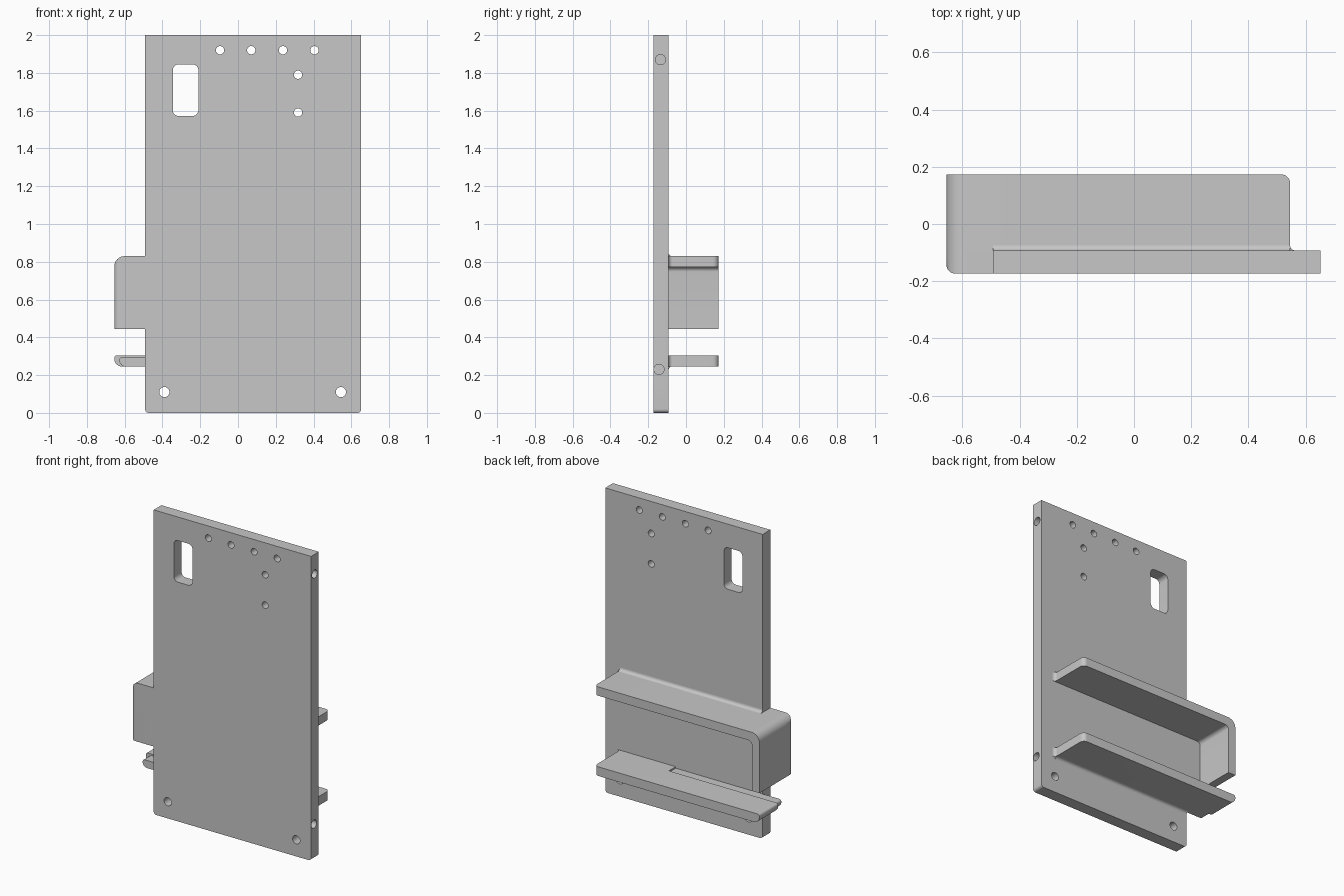
import bpy, bmesh, math
from mathutils import Vector

cube = bpy.data.objects.get("Cube")
if cube:
    bpy.data.objects.remove(cube, do_unlink=True)

grey = bpy.data.materials.new("plain grey")
grey.use_nodes = True
grey.diffuse_color = (0.57, 0.57, 0.57, 1)
grey.node_tree.nodes["Principled BSDF"].inputs["Base Color"].default_value = (0.57, 0.57, 0.57, 1)

FRONT, BACK, REAR = -0.173, -0.093, 0.173   # plate front, plate back, shelf rear
LEFT_END, RIGHT_END, EDGE = -0.655, 0.545, -0.492


def arc(prev, p, nxt, r, steps=8):
    """Points of a rounded corner at p, tangent to both of its sides."""
    u, v = (prev - p).normalized(), (nxt - p).normalized()
    half = u.angle(v) / 2
    c = p + (u + v).normalized() * (r / math.sin(half))
    d = r / math.tan(half)
    a, b = (p + u * d - c).normalized(), (p + v * d - c).normalized()
    turn = math.pi - 2 * half
    return [c + (a * math.sin(turn * (1 - i / steps)) + b * math.sin(turn * i / steps))
            * (r / math.sin(turn)) for i in range(steps + 1)]


def outline(corners):
    """Corners are (a, b) or (a, b, radius)."""
    pts = [Vector(c[:2]) for c in corners]
    out = []
    for i, c in enumerate(corners):
        if len(c) == 3:
            out += arc(pts[i - 1], pts[i], pts[(i + 1) % len(pts)], c[2])
        else:
            out.append(pts[i])
    return out


def prism(name, pts, axis, lo, hi):
    """Extrude a closed outline along an axis."""
    place = {"x": lambda a, b, t: (t, a, b),
             "y": lambda a, b, t: (a, t, b),
             "z": lambda a, b, t: (a, b, t)}[axis]
    bm = bmesh.new()
    low = bm.faces.new([bm.verts.new(place(p[0], p[1], lo)) for p in pts])
    ext = bmesh.ops.extrude_face_region(bm, geom=[low])["geom"]
    bmesh.ops.translate(bm, vec=place(0, 0, hi - lo),
                        verts=[e for e in ext if isinstance(e, bmesh.types.BMVert)])
    if not any(f.is_valid and f is low for f in bm.faces):
        bm.faces.new([v for v in bm.verts][:len(pts)])
    bmesh.ops.recalc_face_normals(bm, faces=bm.faces)
    mesh = bpy.data.meshes.new(name)
    bm.to_mesh(mesh)
    bm.free()
    mesh.materials.append(grey)
    ob = bpy.data.objects.new(name, mesh)
    bpy.context.collection.objects.link(ob)
    return ob


def circle(a, b, r, n=24):
    return [Vector((a + r * math.cos(2 * math.pi * i / n),
                    b + r * math.sin(2 * math.pi * i / n))) for i in range(n)]


def fillet(name, a, b, da, db, axis, lo, hi):
    """Concave strip filling the inside corner at (a, b)."""
    p = Vector((a, b))
    pts = arc(p + Vector((da, 0)), p, p + Vector((0, db)), abs(da), 6)
    prism(name, [p] + pts, axis, lo, hi)


def combine(ob, tools, operation):
    """Apply booleans, then remove the tools."""
    for t in tools:
        m = ob.modifiers.new(operation.lower(), "BOOLEAN")
        m.operation, m.object, m.solver = operation, t, "EXACT"
    bpy.context.view_layer.update()
    mesh = bpy.data.meshes.new_from_object(
        ob.evaluated_get(bpy.context.evaluated_depsgraph_get()))
    ob.modifiers.clear()
    ob.data = mesh
    for t in tools:
        bpy.data.objects.remove(t, do_unlink=True)


# Upright plate with slot, through holes and blind holes in its side edge
plate = prism("back_plate", outline([(EDGE, 0, 0.02), (0.652, 0, 0.02), (0.652, 2), (EDGE, 2)]),
              "y", FRONT, BACK)
holes = [(x, 1.92, 0.022) for x in (-0.095, 0.07, 0.238, 0.405)]
holes += [(0.318, z, 0.022) for z in (1.59, 1.79)]
holes += [(x, 0.11, 0.027) for x in (-0.39, 0.545)]
cutters = [prism("hole_cutter", circle(*h), "y", -0.3, 0.1) for h in holes]
cutters += [prism("edge_cutter", circle(y, z, 0.027), "x", 0.55, 0.8)
            for y, z in ((-0.135, 1.87), (-0.143, 0.23))]
cutters.append(prism("slot_cutter", outline([(-0.345, 1.572, 0.03), (-0.21, 1.572, 0.03),
                                             (-0.21, 1.845, 0.03), (-0.345, 1.845, 0.03)]),
                     "y", -0.3, 0.1))
combine(plate, cutters, "DIFFERENCE")


def shelf_plan(name):
    """Plan shape that rounds the free rear corner of a shelf."""
    return prism(name, outline([(-0.8, -0.2), (RIGHT_END, -0.2), (RIGHT_END, REAR, 0.03),
                                (-0.8, REAR)]), "z", 0, 1)


# Upper shelf that turns down into a side wall
upper = prism("upper_shelf", outline([
    (RIGHT_END, 0.83), (LEFT_END, 0.83, 0.055), (LEFT_END, 0.445), (-0.6, 0.445),
    (-0.6, 0.772, 0.025), (RIGHT_END, 0.772)]), "y", BACK, 0.3)
combine(upper, [shelf_plan("upper_plan")], "INTERSECT")

# Front panel closing the gap between plate and side wall
cover = prism("side_cover", outline([(EDGE, 0.83), (LEFT_END, 0.83, 0.055),
                                     (LEFT_END, 0.445), (EDGE, 0.445)]), "y", -0.3, BACK)
cover_plan = prism("cover_plan", outline([(-0.4, FRONT), (-0.4, 0), (LEFT_END, 0),
                                          (LEFT_END, FRONT, 0.03)]), "z", 0, 1)
combine(cover, [cover_plan], "INTERSECT")

# Lower shelf with a shallow groove along the plate and a shorter tip there
lower = prism("lower_shelf", outline([
    (RIGHT_END, 0.305), (LEFT_END, 0.305, 0.015), (LEFT_END, 0.245, 0.042),
    (RIGHT_END, 0.245)]), "y", BACK, 0.3)
groove = prism("groove_cutter", outline([(-0.8, -0.12), (0.14, -0.12), (0.14, -0.022),
                                         (-0.8, -0.022)]), "z", 0.2, 0.4)
combine(lower, [shelf_plan("lower_plan")], "INTERSECT")
combine(lower, [groove], "DIFFERENCE")
prism("lower_shelf_groove", outline([
    (0.14, 0.295), (-0.628, 0.295, 0.015), (-0.628, 0.245, 0.033), (0.14, 0.245)]),
    "y", BACK, -0.022)

# Blends where the shelves meet the plate
R = 0.02
fillet("upper_blend", BACK, 0.83, R, R, "x", EDGE, RIGHT_END)
fillet("lower_blend", BACK, 0.245, R, -R, "x", EDGE, RIGHT_END)
fillet("upper_end_blend", RIGHT_END, BACK, R, R, "z", 0.772, 0.83)
fillet("lower_end_blend", RIGHT_END, BACK, R, R, "z", 0.245, 0.305)

# Smooth the rounded parts, keep edges sharp
bpy.ops.object.select_all(action="DESELECT")
for ob in bpy.context.collection.objects:
    if ob.type == "MESH":
        ob.select_set(True)
        bpy.context.view_layer.objects.active = ob
bpy.ops.object.shade_smooth_by_angle(angle=math.radians(30))
